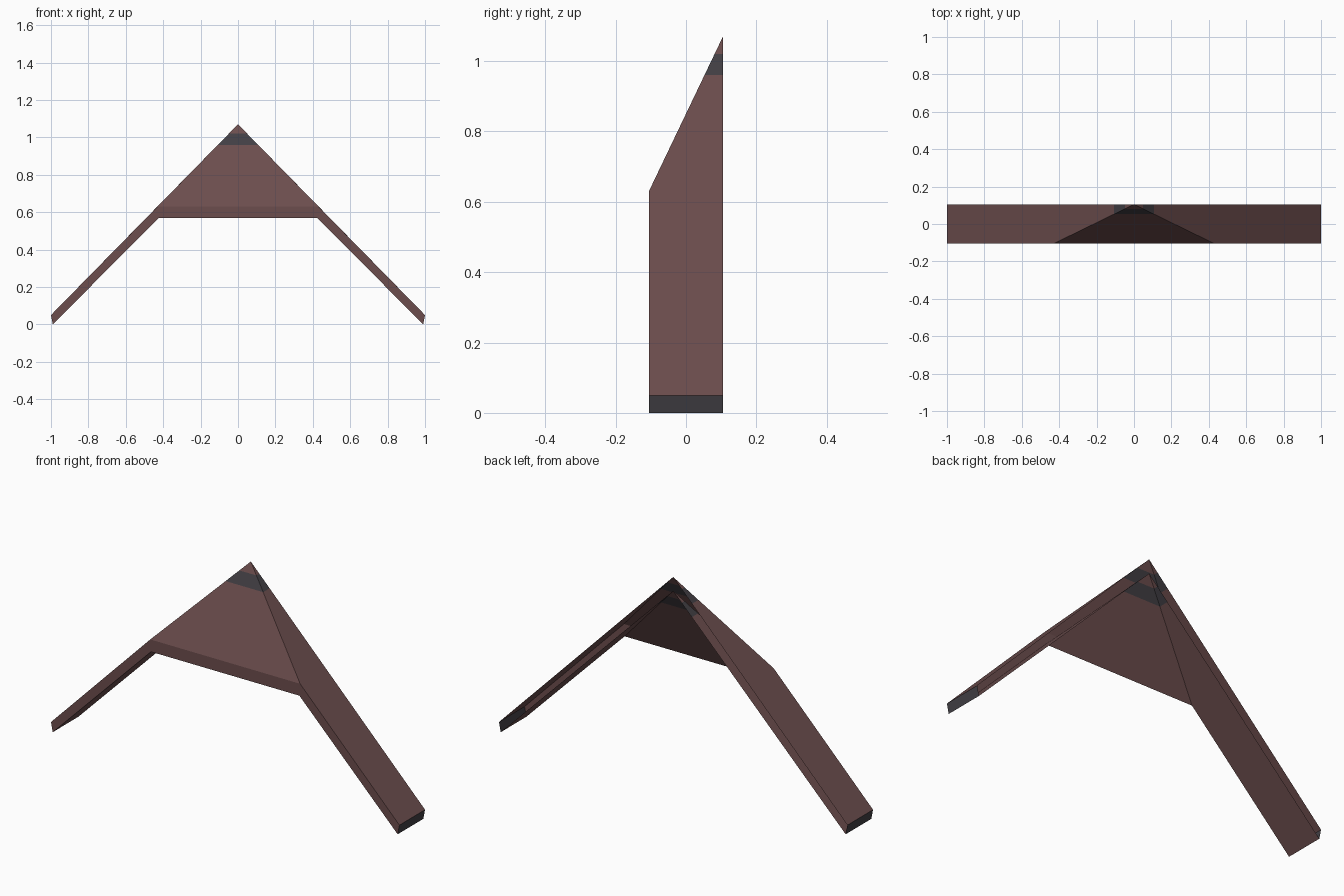
import bpy, bmesh
from mathutils import Vector

if "Cube" in bpy.data.objects:
    bpy.data.objects.remove(bpy.data.objects["Cube"])

D = 0.105                      # half depth
BAND = (0.96, 1.02)            # heights of the grey band near the peak


def material(name, rgb):
    m = bpy.data.materials.new(name)
    m.diffuse_color = (*rgb, 1)
    m.use_nodes = True
    m.node_tree.nodes["Principled BSDF"].inputs["Base Color"].default_value = m.diffuse_color
    return m


bm = bmesh.new()

# Outer skin: two sloping sides and a triangular hip
peak = bm.verts.new((0, D, 1.07))
hip = []
for s in (-1, 1):
    corner = bm.verts.new((s * 0.43, -D, 0.631))
    front = bm.verts.new((s, -D, 0.05))
    back = bm.verts.new((s, D, 0.05))
    loop = [peak, corner, front, back]
    bm.faces.new(loop if s > 0 else loop[::-1])
    hip.append(corner)
bm.faces.new((hip[0], hip[1], peak))

# Cut the band edges and colour the band
for z in BAND:
    bmesh.ops.bisect_plane(bm, geom=bm.verts[:] + bm.edges[:] + bm.faces[:],
                           plane_co=(0, 0, z), plane_no=(0, 0, 1))
for f in bm.faces:
    f.material_index = int(BAND[0] < f.calc_center_median().z < BAND[1])

# Inner skin: a lowered copy of the outer one
outer = bm.faces[:]
rim = [e for e in bm.edges if e.is_boundary
       and not all(v.co.y > D - 0.001 for v in e.verts)]
low = {}
for v in bm.verts[:]:
    x, y, z = v.co
    low[v] = bm.verts.new((x * 0.99, y, z - 0.05 - 0.022 * (z - 0.05)))
for f in outer:
    n = bm.faces.new([low[v] for v in reversed(f.verts)])
    n.material_index = f.material_index

# Fascia along the front and grey end caps; the back stays open
for e in rim:
    a, b = e.verts
    f = bm.faces.new((a, b, low[b], low[a]))
    f.material_index = int(all(abs(v.co.x) > 0.98 for v in e.verts))

bmesh.ops.recalc_face_normals(bm, faces=bm.faces[:])
top = max(bm.faces, key=lambda f: f.calc_center_median().z)
if top.normal.dot(Vector((0, 0, 1))) < 0:
    bmesh.ops.reverse_faces(bm, faces=bm.faces[:])

mesh = bpy.data.meshes.new("hipped_roof_end")
bm.to_mesh(mesh)
bm.free()
mesh.materials.append(material("roof_brown", (0.15, 0.075, 0.075)))
mesh.materials.append(material("slate_grey", (0.055, 0.05, 0.058)))
bpy.context.collection.objects.link(bpy.data.objects.new("hipped_roof_end", mesh))
